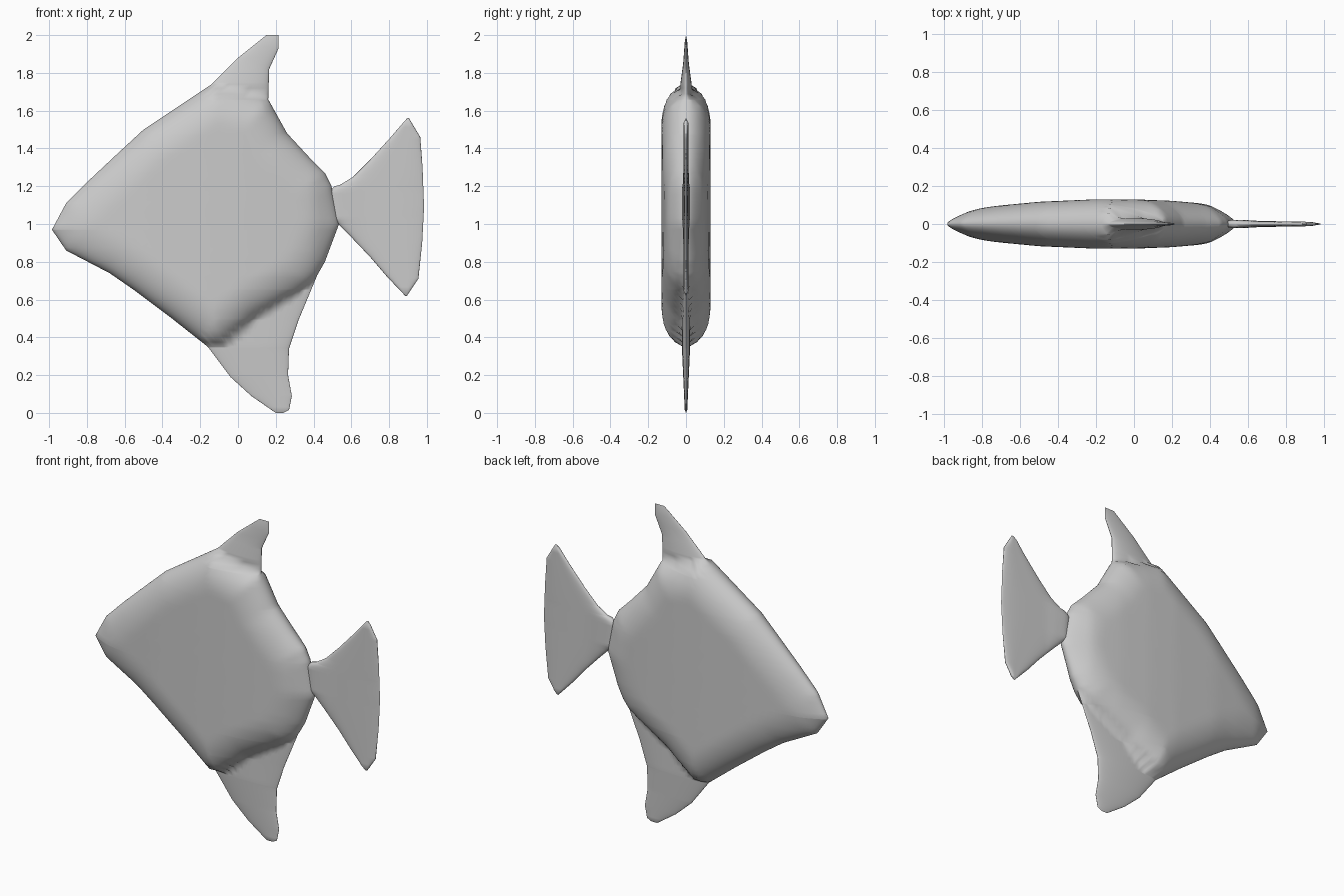
import bpy, bmesh, math
from mathutils import Vector

if "Cube" in bpy.data.objects:
    bpy.data.objects.remove(bpy.data.objects["Cube"])


def interp(table, t):
    if t <= table[0][0]:
        return table[0][1]
    for (a, u), (b, v) in zip(table, table[1:]):
        if t <= b:
            return u + (v - u) * (t - a) / (b - a)
    return table[-1][1]


def edge_distance(poly, x, z):
    """Distance to the polygon border, zero outside it."""
    inside, best = False, 9.0
    for (x1, z1), (x2, z2) in zip(poly, poly[1:] + poly[:1]):
        if (z1 > z) != (z2 > z) and x < x1 + (x2 - x1) * (z - z1) / (z2 - z1):
            inside = not inside
        dx, dz = x2 - x1, z2 - z1
        t = max(0, min(1, ((x - x1) * dx + (z - z1) * dz) / (dx * dx + dz * dz)))
        best = min(best, math.hypot(x - x1 - t * dx, z - z1 - t * dz))
    return best if inside else 0.0


def sheet(name, left, right, half_thickness, rows=64, cols=44):
    """Two mirrored skins between a left and a right edge, each given as (z, x)."""
    z0, z1 = left[0][0], left[-1][0]
    zs = sorted({round(z0 + (z1 - z0) * i / rows, 3) for i in range(rows + 1)}
                | {p[0] for p in left} | {p[0] for p in right})
    bm = bmesh.new()
    for side in (-1, 1):
        grid = []
        for i, z in enumerate(zs):
            a, b = interp(left, z), interp(right, z)
            row = []
            for j in range(cols + 1):
                s = -math.cos(math.pi * j / cols)
                x = (a + b) / 2 + s * (b - a) / 2
                rim = i in (0, len(zs) - 1) or j in (0, cols)
                y = 0 if rim else side * half_thickness(x, z, s)
                row.append(bm.verts.new((x, y, z)))
            grid.append(row)
        for r, q in zip(grid, grid[1:]):
            for j in range(cols):
                bm.faces.new((r[j], r[j + 1], q[j + 1], q[j]))
    bmesh.ops.remove_doubles(bm, verts=bm.verts, dist=0.0004)
    bmesh.ops.recalc_face_normals(bm, faces=bm.faces)
    me = bpy.data.meshes.new(name)
    bm.to_mesh(me)
    bm.free()
    ob = bpy.data.objects.new(name, me)
    bpy.context.collection.objects.link(ob)
    bpy.ops.object.select_all(action='DESELECT')
    ob.select_set(True)
    bpy.context.view_layer.objects.active = ob
    bpy.ops.object.shade_smooth_by_angle(angle=math.radians(60))
    return ob


# Body with upper and lower fins
body_left = [(0, .2), (.09, .07), (.19, -.04), (.35, -.16), (.5, -.35), (.65, -.55),
             (.74, -.68), (.86, -.91), (.97, -.985), (1.11, -.91), (1.23, -.79),
             (1.38, -.63), (1.5, -.5), (1.74, -.14), (1.88, 0), (2, .15)]
body_right = [(0, .24), (.015, .27), (.09, .285), (.2, .265), (.34, .27), (.49, .32),
              (.73, .42), (.8, .46), (1, .535), (1.2, .495), (1.27, .46), (1.35, .38),
              (1.48, .26), (1.66, .16), (1.82, .165), (1.93, .215), (2, .215)]
# Thick region: silhouette plus the diagonal fold above the lower fin
thick = [(x, z) for z, x in body_left if .35 <= z <= 1.74]
thick += [(x, z) for z, x in reversed(body_right) if .73 <= z <= 1.66]
thick += [(.37, .67), (.1, .51), (-.08, .36)]
bulge = [(-.985, .05), (-.86, .08), (-.7, .098), (-.5, .117), (-.2, .13), (0, .13),
         (.2, .122), (.4, .105), (.53, .07)]
fin = [(0, .006), (.35, .022), (1, .02), (1.74, .03), (1.85, .015), (2, .004)]


def body_thickness(x, z, s):
    d = min(1, edge_distance(thick, x, z) / .2)
    core = interp(bulge, x) * math.sqrt(1 - (1 - d) ** 2)
    web = interp(fin, z) * max(0, 1 - s * s) ** .5
    return (core ** 3 + web ** 3) ** (1 / 3)


sheet("fish_body", body_left, body_right, body_thickness)

# Tail fin
tail_left = [(.62, .885), (.72, .79), (.825, .7), (.93, .6), (1, .53), (1.03, .49),
             (1.17, .48), (1.2, .51), (1.207, .54), (1.25, .61), (1.34, .7), (1.45, .8),
             (1.56, .895)]
tail_right = [(.62, .895), (.71, .955), (.9, .975), (1.09, .985), (1.3, .977),
              (1.46, .965), (1.56, .905)]
tail_web = [(.5, .034), (.56, .024), (.66, .016), (.9, .012), (.98, .01)]
sheet("tail_fin", tail_left, tail_right,
      lambda x, z, s: interp(tail_web, x) * max(0, 1 - s ** 4) ** .5, 40, 24)
